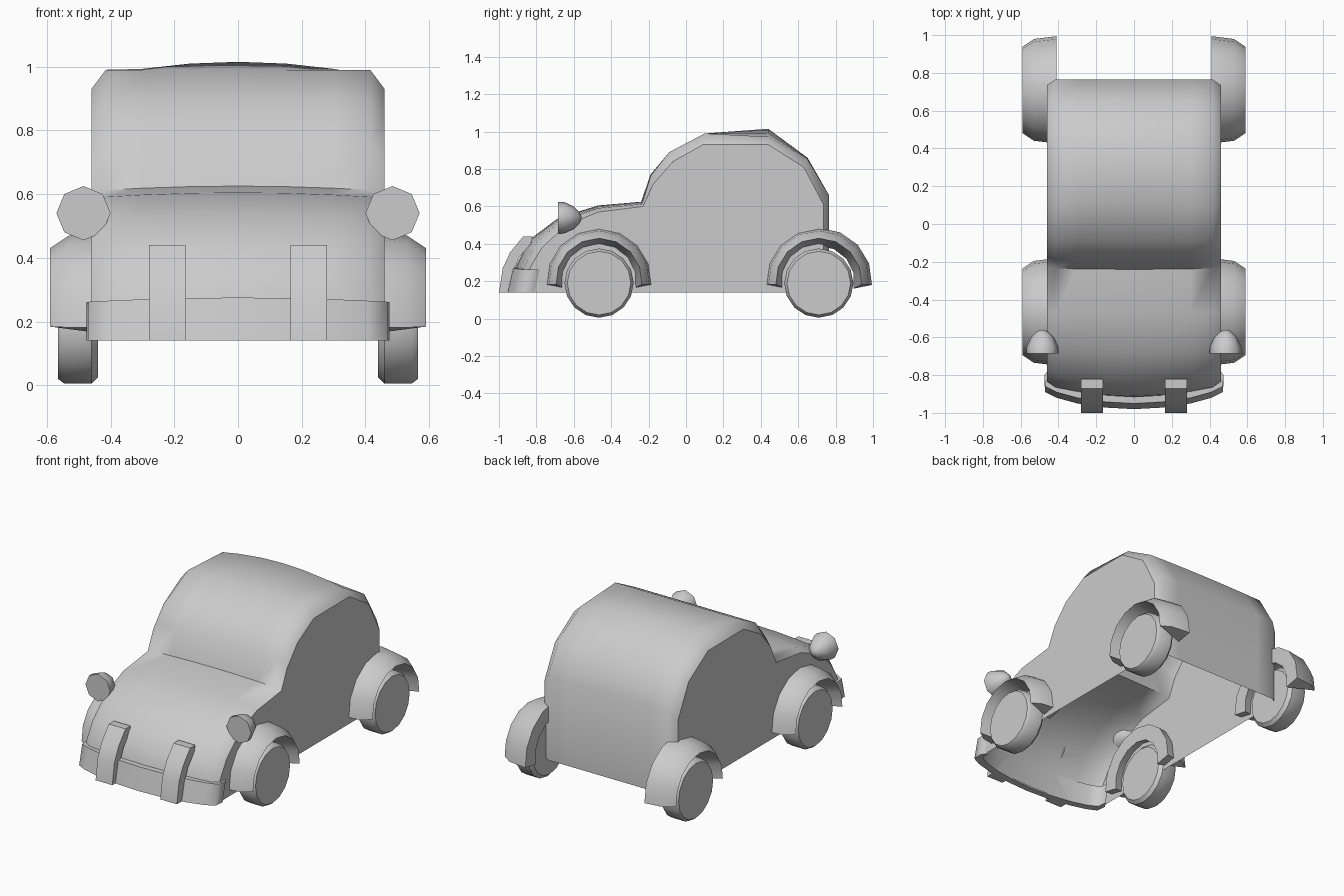
import bpy, bmesh
from math import sin, cos, radians, tau

default = bpy.data.objects.get("Cube")
if default:
    bpy.data.objects.remove(default, do_unlink=True)

grey = bpy.data.materials.new("plain grey")
grey.use_nodes = True
paint = (0.6, 0.6, 0.6, 1)
grey.diffuse_color = paint
grey.node_tree.nodes["Principled BSDF"].inputs["Base Color"].default_value = paint


def skin(name, rings, closed=True, caps=True, panels=(), angle=60):
    """Loft quads through rings of points, with optional end caps and flat panels."""
    bm = bmesh.new()
    rows = [[bm.verts.new(p) for p in ring] for ring in rings]
    for a, b in zip(rows, rows[1:]):
        count = len(a)
        for i in range(count if closed else count - 1):
            j = (i + 1) % count
            bm.faces.new((a[i], a[j], b[j], b[i]))
    if caps:
        bm.faces.new(rows[0])
        bm.faces.new(rows[-1])
    bmesh.ops.recalc_face_normals(bm, faces=bm.faces[:])
    for panel in panels:
        # panels keep their own vertices so they stay flat
        face = bm.faces.new([bm.verts.new(p) for p in panel])
        face.normal_update()
        if face.normal.x * panel[0][0] < 0:
            face.normal_flip()
    mesh = bpy.data.meshes.new(name)
    bm.to_mesh(mesh)
    bm.free()
    mesh.materials.append(grey)
    obj = bpy.data.objects.new(name, mesh)
    bpy.context.collection.objects.link(obj)
    bpy.ops.object.select_all(action="DESELECT")
    obj.select_set(True)
    bpy.context.view_layer.objects.active = obj
    bpy.ops.object.shade_smooth_by_angle(angle=radians(angle))
    return obj


def circle(radius, count):
    return [(radius * cos(tau * i / count), radius * sin(tau * i / count))
            for i in range(count)]


# Body shell: centre (y, z), side (y, z), shoulder blend from side to centre
stations = [
    (-.93, .14, -.86, .14, .4),
    (-.91, .28, -.83, .28, .4),
    (-.84, .42, -.77, .38, .5),
    (-.68, .54, -.64, .50, .6),
    (-.47, .605, -.47, .57, .6),
    (-.24, .625, -.23, .60, .5),
    (-.19, .77, -.175, .72, .9),
    (-.09, .89, -.07, .84, 1),
    (.10, .99, .09, .93, 1),
    (.44, 1.015, .44, .93, .5),
    (.65, .86, .63, .81, .9),
    (.765, .66, .735, .61, 1),
    (.765, .14, .735, .14, 1),
]
half_width, shoulder = .46, .415
shell = []
for cy, cz, sy, sz, blend in stations:
    row = []
    for x in (-half_width, -shoulder, -.3, -.15, 0, .15, .3, shoulder, half_width):
        crown = 1 - (x / shoulder) ** 2
        t = 0 if abs(x) == half_width else blend + (1 - blend) * crown
        row.append((x, sy + (cy - sy) * t, sz + (cz - sz) * t))
    shell.append(row)
skin("body", shell, closed=False, caps=False,
     panels=[[row[0] for row in shell], [row[-1] for row in shell]])

# Front bumper: leaning band wrapped round the nose
plan = [(0, -.98), (.15, -.972), (.3, -.95), (.41, -.92), (.47, -.89), (.475, -.83)]
plan = [(-x, y) for x, y in plan[:0:-1]] + plan
band = []
for x, y in plan:
    top = .275 - .06 * x * x
    inner = x * .94
    band.append([(x, y, .14), (x, y + .03, top),
                 (inner, y + .065, top), (inner, y + .04, .14)])
skin("front_bumper", band)

# Bumper guards: curved upright straps
strap = [(-1, .14), (-.98, .27), (-.94, .355), (-.87, .44), (-.82, .44),
         (-.83, .40), (-.89, .33), (-.925, .25), (-.94, .14)]

fender_section = [(.41, .285, 0), (.53, .27, 0), (.59, .23, 0), (.41, .19, 8)]
wheel_section = [(.44, .165), (.46, .185), (.545, .185), (.565, .17)]
lamp_section = [(-.685, .085), (-.65, .083), (-.6, .06), (-.57, .03), (-.56, .008)]

for side, s in (("left", 1), ("right", -1)):
    skin(side + "_bumper_guard",
         [[(s * x, y, z) for y, z in strap] for x in (.165, .28)], angle=30)

    # Headlights: half domes with flat faces
    skin(side + "_headlight",
         [[(s * .485 + u, y, .54 + v) for u, v in circle(r, 8)]
          for y, r in lamp_section])

    for end, centre in (("front_", -.465), ("rear_", .71)):
        # Wheels
        skin(end + side + "_wheel",
             [[(s * x, centre + u, .19 + v) for u, v in circle(r, 16)]
              for x, r in wheel_section], angle=40)

        # Fenders: a rounded section fanned over the wheel
        arch = []
        for step in range(9):
            t = step / 4 - 1
            ring = []
            for x, r, extra in fender_section:
                turn = radians(t * (94 + extra))
                ring.append((s * x, centre + r * sin(turn), .2 + r * cos(turn)))
            arch.append(ring)
        skin(end + side + "_fender", arch)
